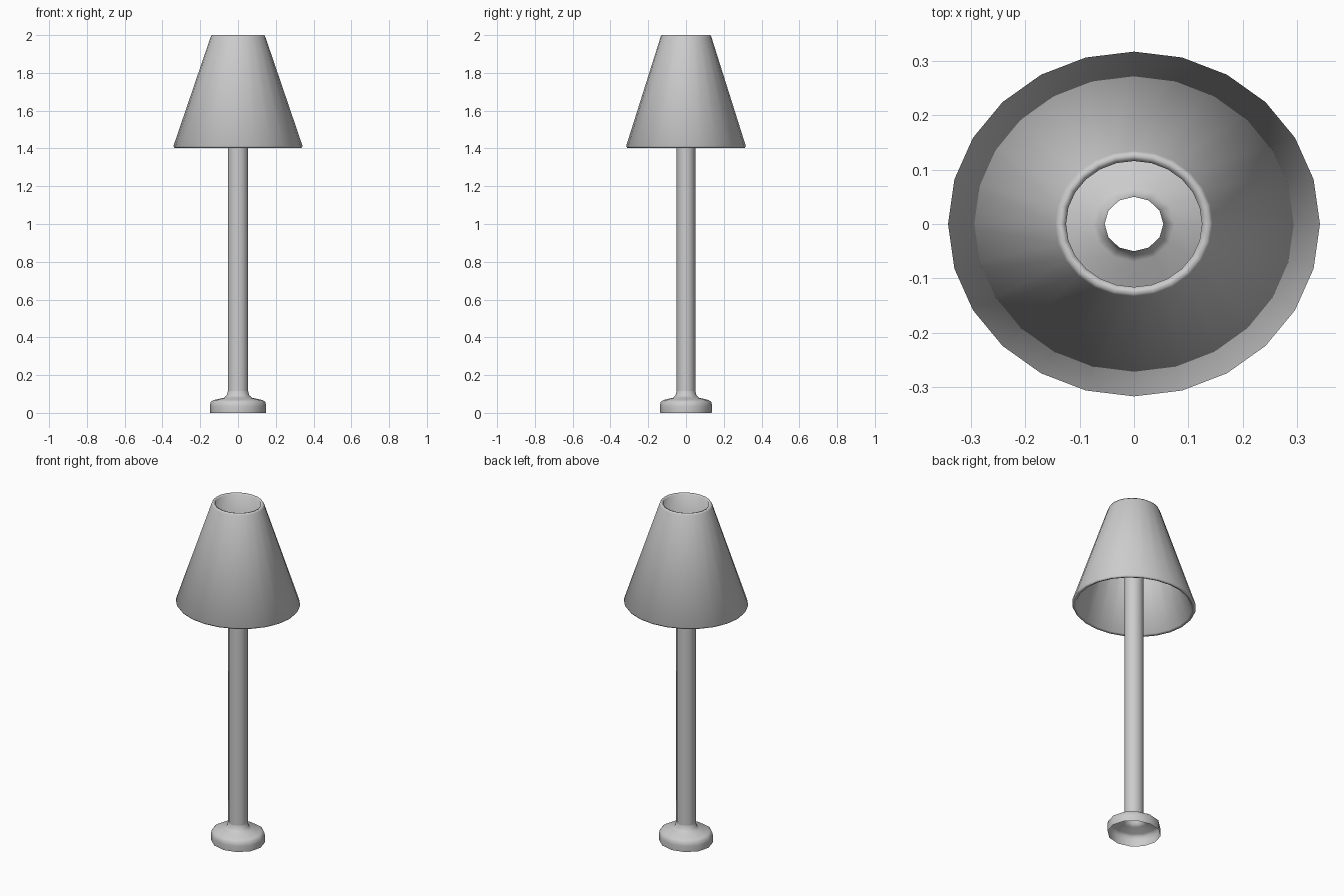
import bpy, bmesh
from math import cos, sin, tau

cube = bpy.data.objects.get("Cube")
if cube:
    bpy.data.objects.remove(cube, do_unlink=True)

grey = bpy.data.materials.new("light_grey")
grey.use_nodes = True
color = (0.6, 0.6, 0.6, 1)
grey.diffuse_color = color
grey.node_tree.nodes["Principled BSDF"].inputs["Base Color"].default_value = color

DEPTH = 0.927  # the lamp is slightly oval: y radius relative to x radius


def lathe(name, profile, sides, closed=False):
    """Revolve (radius, height) points into an oval, smooth shaded surface."""
    bm = bmesh.new()
    rings = []
    for r, z in profile:
        rings.append([bm.verts.new((r * cos(tau * i / sides),
                                    r * DEPTH * sin(tau * i / sides), z))
                      for i in range(sides)])
    pairs = list(zip(rings, rings[1:]))
    if closed:
        pairs.append((rings[-1], rings[0]))
    for low, high in pairs:
        for i in range(sides):
            j = (i + 1) % sides
            bm.faces.new((low[i], low[j], high[j], high[i])).smooth = True
    mesh = bpy.data.meshes.new(name)
    bm.to_mesh(mesh)
    bm.free()
    mesh.materials.append(grey)
    obj = bpy.data.objects.new(name, mesh)
    bpy.context.collection.objects.link(obj)
    return obj


# Hollow foot, open underneath, flaring in to the pole
lathe("base", [(0.147, 0), (0.149, 0.035), (0.145, 0.058), (0.13, 0.068),
               (0.075, 0.08), (0.06, 0.092), (0.054, 0.115)], 12)

# Open tube that runs up inside the shade
lathe("pole", [(0.054, 0.115), (0.054, 1.75)], 12)

# Tapered shade with wall thickness, open at both ends
lathe("shade", [(0.335, 1.402), (0.342, 1.412), (0.145, 1.99), (0.139, 2.0),
                (0.125, 1.995), (0.32, 1.408)], 24, closed=True)
